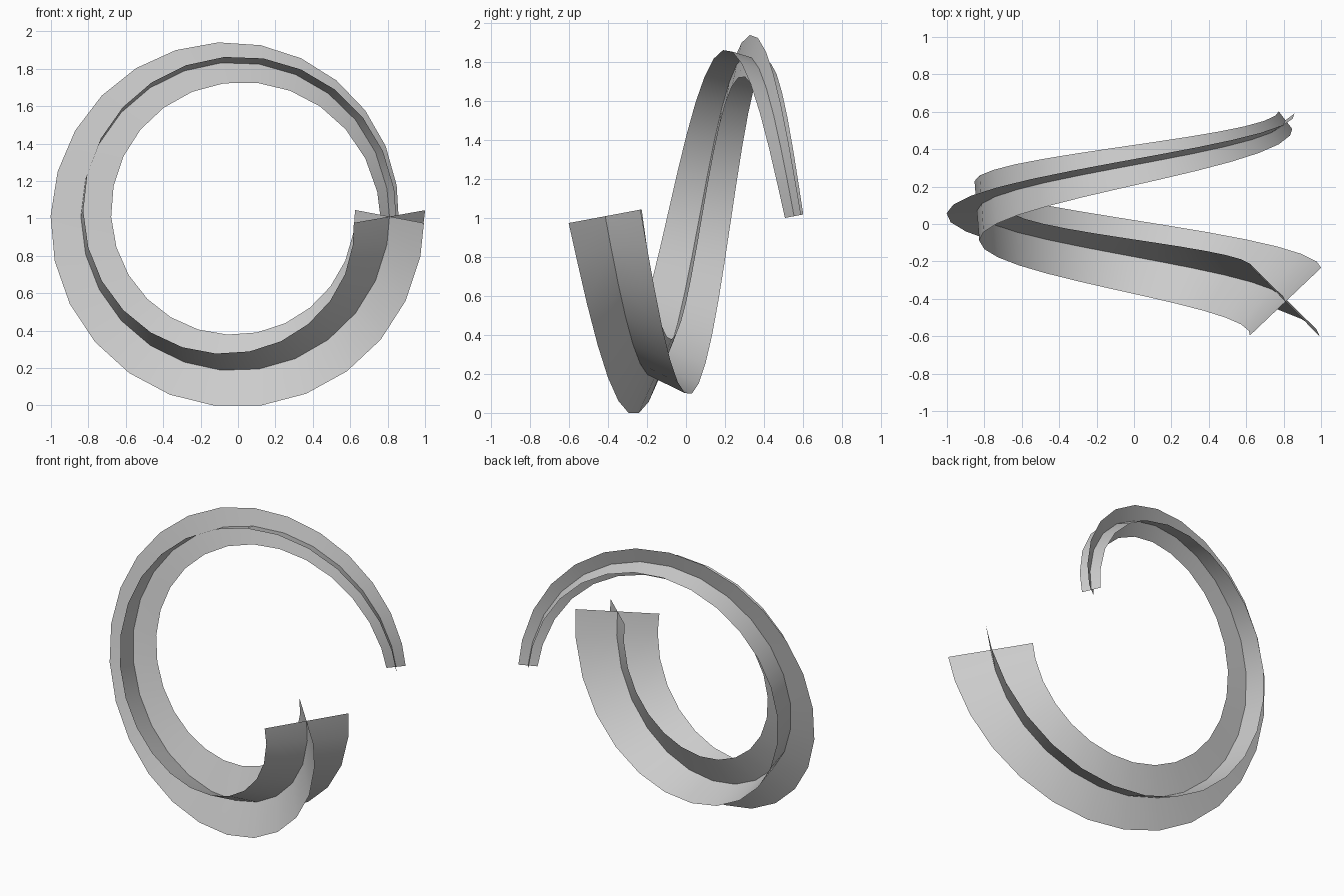
import bpy
from math import sin, cos, pi, radians
from mathutils import Vector

if "Cube" in bpy.data.objects:
    bpy.data.objects.remove(bpy.data.objects["Cube"])

# One-turn tapering coil around the y axis
CX, CZ, R = -0.015, 1.01, 0.825
Y0, Y1 = -0.415, 0.555
ARM0, ARM1 = 0.265, 0.06
TWIST0, TWIST1 = radians(-46), radians(37)

# Ring positions: short step at both ends, even steps between
END, N = 10.5, 24
angles = [0] + [END + (360 - 2 * END) * i / N for i in range(N + 1)] + [360]


def section(deg, quarter):
    """Left, centre and right points of one crossing blade."""
    a, t = radians(deg), deg / 360
    out = Vector((cos(a), 0, -sin(a)))
    centre = Vector((CX, 0, CZ)) + out * R + Vector((0, Y0 + (Y1 - Y0) * t, 0))
    tangent = Vector((-sin(a) * R, (Y1 - Y0) / (2 * pi), -cos(a) * R)).normalized()
    side = tangent.cross(out)
    if side.y < 0:
        side = -side
    w = TWIST0 + (TWIST1 - TWIST0) * t + quarter * pi / 2
    arm = (out * cos(w) + side * sin(w)) * (ARM0 + (ARM1 - ARM0) * t)
    return [centre - arm, centre, centre + arm]


def ribbon(name, quarter):
    verts = [p for d in angles for p in section(d, quarter)]
    faces = []
    for i in range(len(angles) - 1):
        for j in range(2):
            k = i * 3 + j
            faces.append((k, k + 1, k + 4, k + 3))
    mesh = bpy.data.meshes.new(name)
    mesh.from_pydata(verts, [], faces)
    for f in mesh.polygons:
        f.use_smooth = True
    ob = bpy.data.objects.new(name, mesh)
    bpy.context.collection.objects.link(ob)


# Two flat blades crossing at right angles along the coil
ribbon("coil_blade_radial", 0)
ribbon("coil_blade_lateral", 1)
